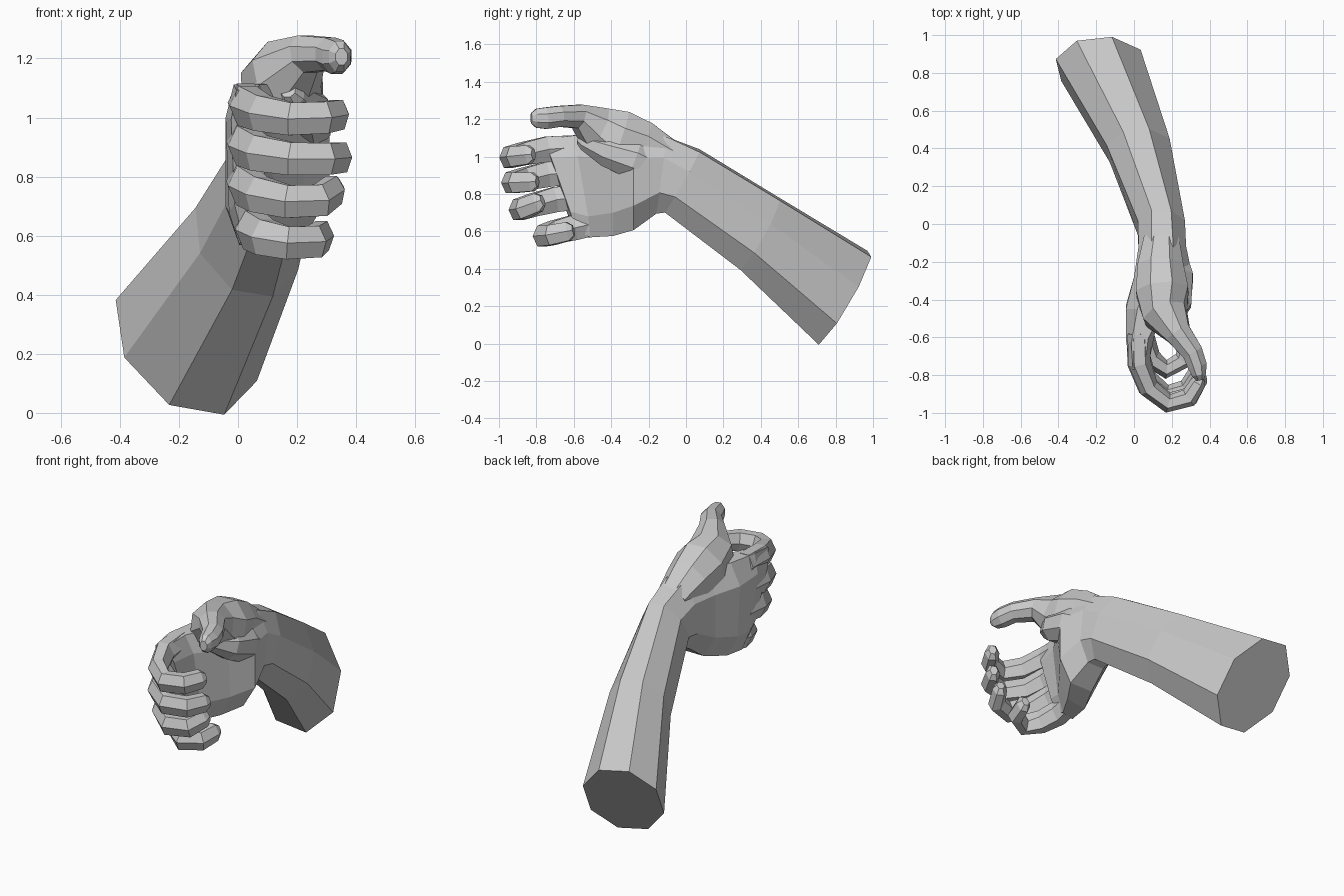
import bpy, bmesh
from math import cos, sin, pi, copysign
from mathutils import Vector

if "Cube" in bpy.data.objects:
    bpy.data.objects.remove(bpy.data.objects["Cube"])


def loft(name, rings):
    """Skin a list of equal-sized point rings and cap both ends."""
    bm = bmesh.new()
    vs = [[bm.verts.new(p) for p in r] for r in rings]
    n = len(vs[0])
    for a, b in zip(vs, vs[1:]):
        for i in range(n):
            j = (i + 1) % n
            bm.faces.new((a[i], a[j], b[j], b[i]))
    bm.faces.new(vs[0])
    bm.faces.new(vs[-1])
    bmesh.ops.recalc_face_normals(bm, faces=bm.faces)
    me = bpy.data.meshes.new(name)
    bm.to_mesh(me)
    bm.free()
    ob = bpy.data.objects.new(name, me)
    bpy.context.collection.objects.link(ob)
    return ob


def ring(c, u, v, sides=8, phase=pi / 8, power=1.0):
    """Polygon around c spanned by half-axes u and v; low power = squarer."""
    c, u, v = Vector(c), Vector(u), Vector(v)
    pts = []
    for k in range(sides):
        a = phase + 2 * pi * k / sides
        x, y = cos(a), sin(a)
        pts.append(c + u * copysign(abs(x) ** power, x) + v * copysign(abs(y) ** power, y))
    return pts


def digit(name, path, sizes, sides=6, phase=0.0):
    """Tube along a path; sizes are (thickness, height) half-axes per point."""
    path = [Vector(p) for p in path]
    rings = []
    for i, p in enumerate(path):
        t = (path[min(i + 1, len(path) - 1)] - path[max(i - 1, 0)]).normalized()
        side = t.cross(Vector((0, 0, 1))).normalized()
        up = side.cross(t)
        w, h = sizes[i]
        rings.append(ring(p, side * w, up * h, sides, phase))
    # small rounded tip
    w, h = sizes[-1]
    rings.append(ring(path[-1] + t * w * 0.7, side * w * 0.55, up * h * 0.55, sides, phase))
    return loft(name, rings)


# forearm, wrist and palm: one eight-sided skin
arm = [
    ((-.175, .84, .245), (.243, .027, -.043), (-.038, .152, .254), 1),
    ((.03, .39, .59), (.18, .02, -.03), (-.02, .115, .20), 1),
    ((.145, -.02, .87), (.135, 0, -.02), (0, .10, .175), 1),
    ((.15, -.13, .90), (.135, 0, 0), (0, .03, .22), .9),
    ((.155, -.28, .865), (.165, 0, .0), (.0, 0, .275), .8),
    ((.09, -.42, .845), (.14, .02, 0), (0, -.02, .285), .7),
    ((.04, -.57, .84), (.08, .02, 0), (-.01, -.05, .285), .6),
    ((.035, -.68, .85), (.055, .01, 0), (-.01, -.09, .255), .6),
]
loft("forearm_and_palm", [ring(c, u, v, power=p) for c, u, v, p in arm])

# four curled fingers
fingers = {
    "index_finger": [(.025, -.58, 1.05), (.03, -.74, 1.04), (.08, -.87, 1.015),
                     (.18, -.95, .995), (.29, -.92, 1.0), (.34, -.84, 1.01)],
    "middle_finger": [(.02, -.58, .92), (.025, -.74, .905), (.07, -.86, .88),
                      (.18, -.94, .86), (.30, -.91, .86), (.35, -.82, .865)],
    "ring_finger": [(.02, -.56, .785), (.025, -.70, .77), (.07, -.82, .74),
                    (.17, -.90, .715), (.28, -.87, .72), (.325, -.79, .755)],
    "little_finger": [(.05, -.48, .645), (.05, -.60, .62), (.09, -.71, .595),
                      (.17, -.77, .575), (.26, -.72, .58), (.285, -.63, .60)],
}
finger_sizes = [(.06, .075), (.06, .078), (.054, .07), (.05, .064), (.05, .062), (.042, .058)]
for name, path in fingers.items():
    digit(name, path, finger_sizes)

# thumb with its fleshy base and web
digit("thumb",
      [(.145, -.08, 1.0), (.14, -.22, 1.06), (.15, -.36, 1.09), (.165, -.48, 1.15),
       (.235, -.58, 1.215), (.31, -.68, 1.215), (.335, -.75, 1.205), (.345, -.80, 1.205)],
      [(.10, .09), (.13, .135), (.15, .17), (.125, .13),
       (.075, .07), (.06, .06), (.055, .062), (.04, .055)],
      sides=8, phase=pi / 8)

# thumb muscle bulging into the palm
digit("thumb_muscle",
      [(.20, -.16, .93), (.22, -.28, .98), (.22, -.42, 1.03), (.18, -.54, 1.08)],
      [(.08, .08), (.10, .11), (.09, .09), (.05, .05)], sides=8, phase=pi / 8)
